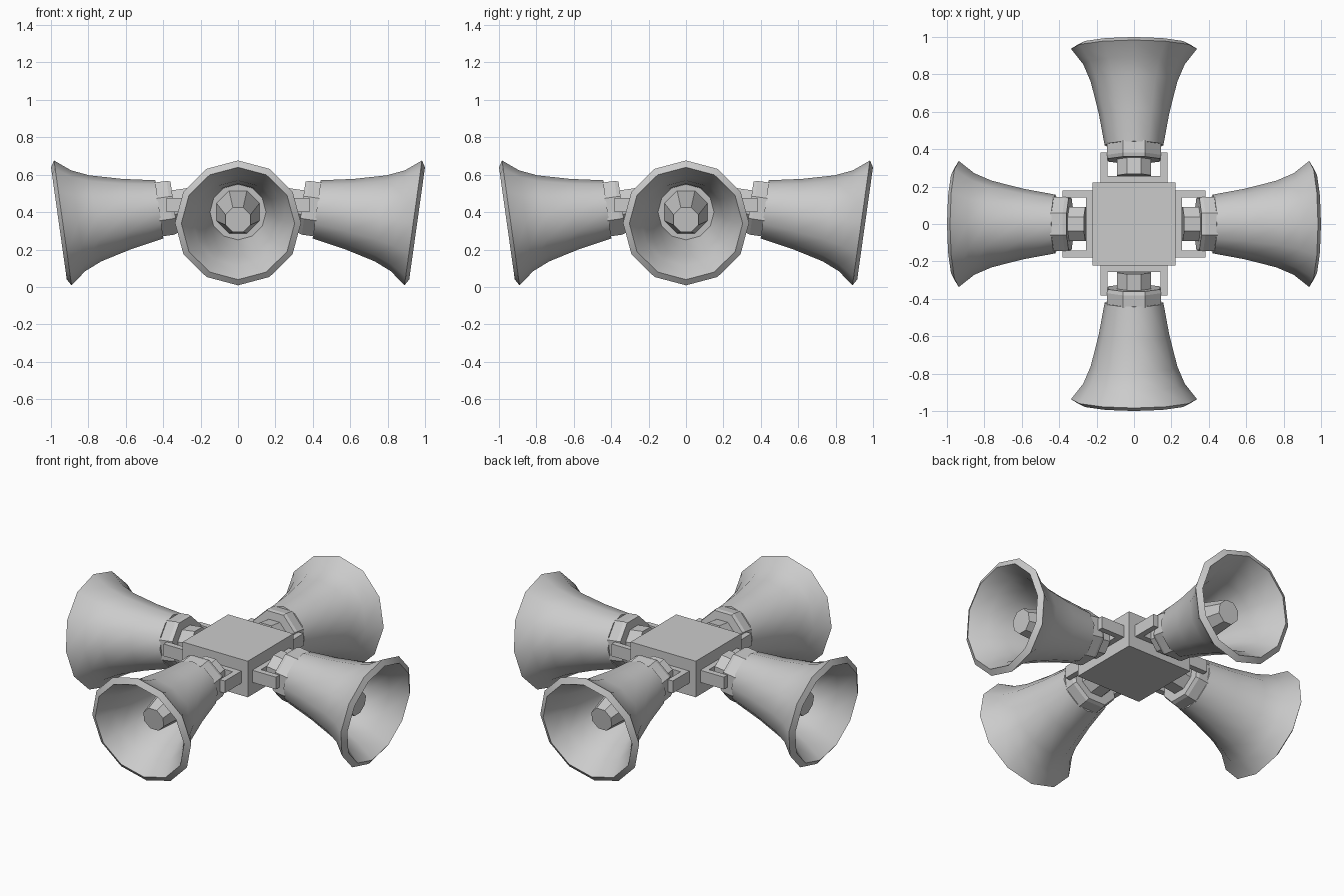
import bpy, bmesh
from math import sin, cos, pi, radians
from mathutils import Matrix

if "Cube" in bpy.data.objects:
    bpy.data.objects.remove(bpy.data.objects["Cube"])

TILT = Matrix.Translation((0, 0, 0.474)) @ Matrix.Rotation(radians(8), 4, 'Y')


def finish(name, bm, matrix=Matrix(), smooth=False):
    bmesh.ops.recalc_face_normals(bm, faces=bm.faces)
    mesh = bpy.data.meshes.new(name)
    bm.to_mesh(mesh)
    bm.free()
    if smooth:
        mesh.shade_smooth()
        mesh.set_sharp_from_angle(angle=radians(40))
    obj = bpy.data.objects.new(name, mesh)
    bpy.context.collection.objects.link(obj)
    obj.matrix_world = matrix
    return obj


def lathe(name, profile, sides, matrix, flat_up=False, smooth=False):
    """Turn (distance, radius) points around the X axis and cap both ends."""
    bm = bmesh.new()
    shift = pi / sides if flat_up else 0
    rings = []
    for t, r in profile:
        angles = [2 * pi * i / sides + shift for i in range(sides)]
        rings.append([bm.verts.new((t, r * sin(a), r * cos(a))) for a in angles])
    for a, b in zip(rings, rings[1:]):
        for i in range(sides):
            j = (i + 1) % sides
            bm.faces.new((a[i], a[j], b[j], b[i]))
    bm.faces.new(rings[0])
    bm.faces.new(rings[-1])
    return finish(name, bm, matrix, smooth)


def extrude_outline(name, outline, z0, z1, matrix=Matrix()):
    bm = bmesh.new()
    face = bm.faces.new([bm.verts.new((x, y, z0)) for x, y in outline])
    ext = bmesh.ops.extrude_face_region(bm, geom=[face])
    verts = [v for v in ext["geom"] if isinstance(v, bmesh.types.BMVert)]
    bmesh.ops.translate(bm, verts=verts, vec=(0, 0, z1 - z0))
    return finish(name, bm, matrix)


# Central mounting box
B = 0.222
extrude_outline("mounting_box", [(-B, -B), (B, -B), (B, B), (-B, B)], 0.325, 0.547)

# Bell: outer flare, bevelled rim, inner flare, throat floor
BELL = [(0.425, 0.157), (0.60, 0.189), (0.77, 0.232), (0.863, 0.272),
        (0.946, 0.337), (0.967, 0.303), (0.87, 0.243), (0.77, 0.204),
        (0.60, 0.163), (0.53, 0.150)]
# U-shaped bracket seen from above
BRACKET = [(0.22, -0.178), (0.383, -0.178), (0.383, -0.143), (0.257, -0.143),
           (0.257, 0.143), (0.383, 0.143), (0.383, 0.178), (0.22, 0.178)]

for k, side in enumerate(("right", "back", "left", "front")):
    turn = Matrix.Rotation(k * pi / 2, 4, 'Z')
    m = turn @ TILT
    lathe(side + "_horn_bell", BELL, 12, m, smooth=True)
    # Tapered plug in the throat
    lathe(side + "_horn_plug", [(0.525, 0.125), (0.83, 0.072)], 8, m, flat_up=True)
    # Driver collar and cap behind the bell
    lathe(side + "_driver_collar", [(0.345, 0.150), (0.365, 0.157), (0.432, 0.157)],
          8, m, flat_up=True)
    lathe(side + "_driver_cap", [(0.258, 0.099), (0.35, 0.099)], 8, m, flat_up=True)
    extrude_outline(side + "_bracket", BRACKET, 0.40, 0.475, turn)
